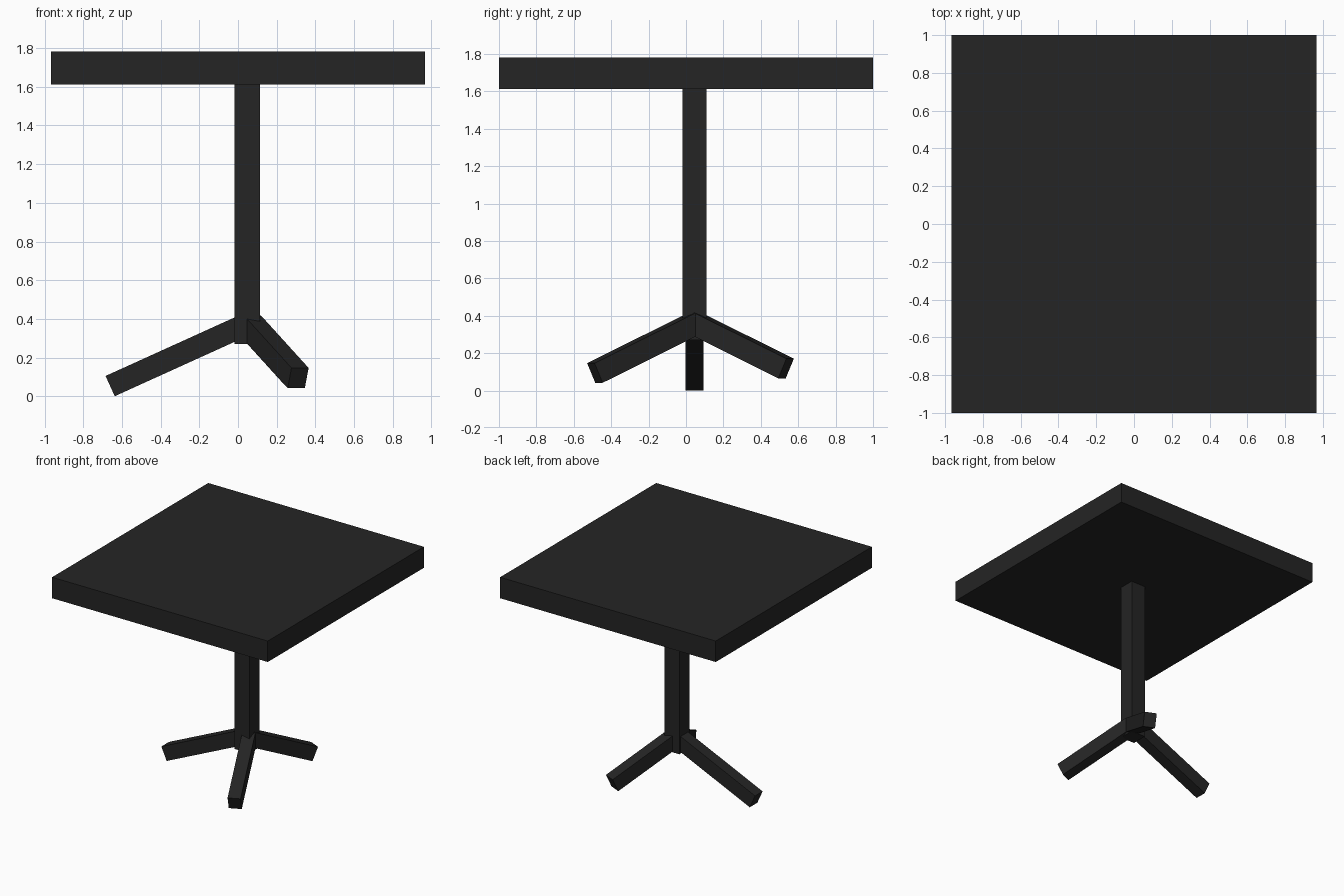
import bpy
from math import radians, cos, sin
from mathutils import Matrix, Vector

if "Cube" in bpy.data.objects:
    bpy.data.objects.remove(bpy.data.objects["Cube"])

black = bpy.data.materials.new("dark_finish")
black.diffuse_color = (0.018, 0.018, 0.018, 1)
black.use_nodes = True
black.node_tree.nodes["Principled BSDF"].inputs["Base Color"].default_value = black.diffuse_color


def box(name, size, matrix):
    """Box of the given size, placed by a world matrix."""
    bpy.ops.mesh.primitive_cube_add(size=1)
    ob = bpy.context.object
    ob.name = name
    ob.data.transform(Matrix.Diagonal((*size, 1)))
    ob.matrix_world = matrix
    ob.data.materials.append(black)
    return ob


def leg(name, tip, heading, reach, slope=24.4, width=0.097, depth=0.115):
    """Sloping bar whose end face is centred on tip, running back to the post."""
    length = reach / cos(radians(slope))
    turn = Matrix.Rotation(radians(heading), 4, 'Z') @ Matrix.Rotation(radians(slope), 4, 'Y')
    centre = Vector(tip) - turn @ Vector((length / 2, 0, 0))
    box(name, (length, width, depth), Matrix.Translation(centre) @ turn)


# Square slab top
box("table_top", (1.934, 2.0, 0.17), Matrix.Translation((0, 0, 1.697)))

# Off-centre square post
box("post", (0.132, 0.13, 1.345), Matrix.Translation((0.049, 0.045, 0.9425)))

# Three sloping feet
leg("left_leg", (-0.661, 0.045, 0.0525), 180, 0.71)
leg("front_leg", (0.311, -0.487, 0.094), -65.7, 0.59)
leg("back_leg", (0.288, 0.535, 0.118), 65.7, 0.545)
